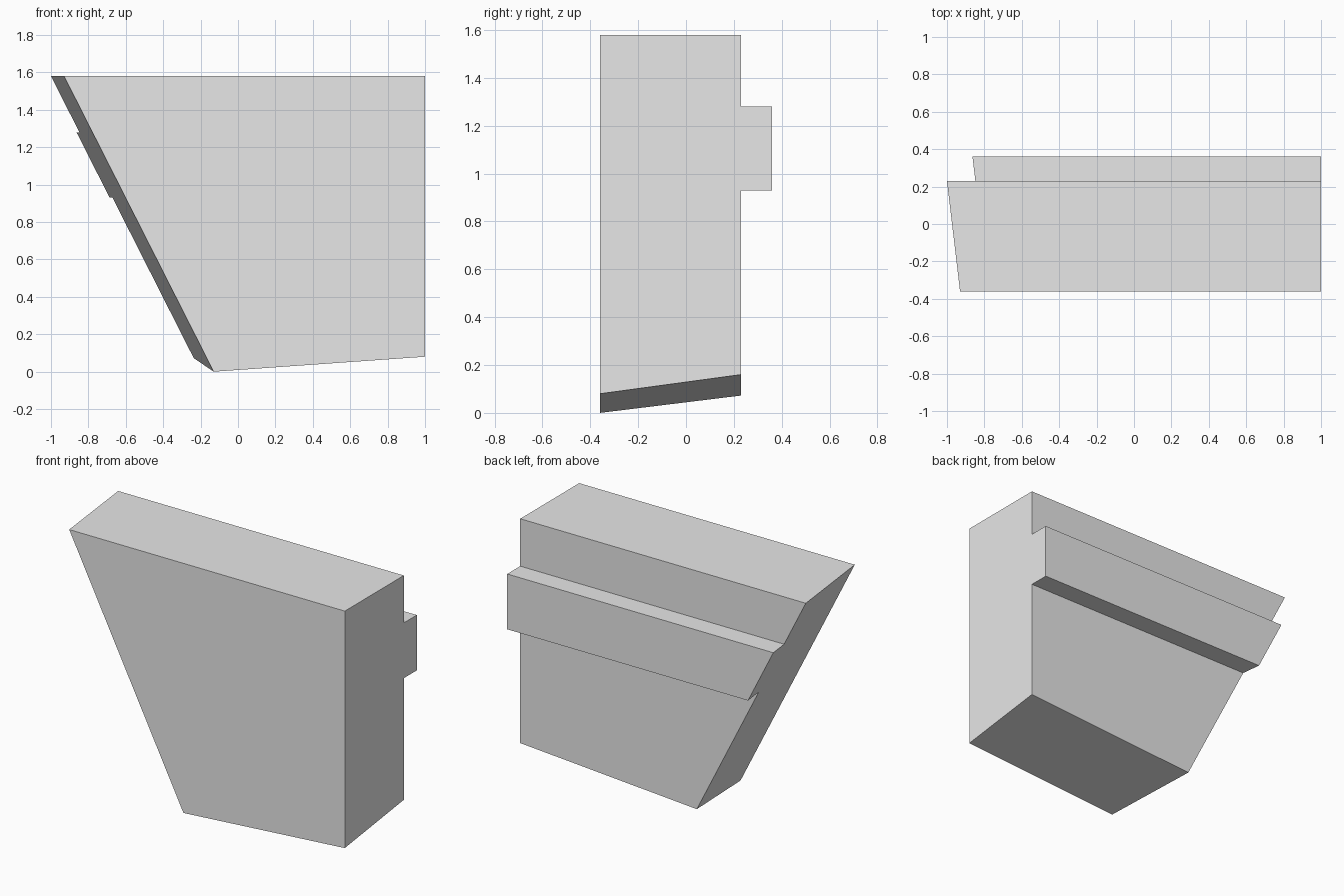
import bpy
import bmesh
from mathutils import Vector

cube = bpy.data.objects.get("Cube")
if cube:
    bpy.data.objects.remove(cube, do_unlink=True)

# Single grey material
grey = bpy.data.materials.new("light grey")
grey.use_nodes = True
colour = (0.8, 0.8, 0.8, 1)
grey.diffuse_color = colour
grey.node_tree.nodes["Principled BSDF"].inputs["Base Color"].default_value = colour

FRONT, BACK, RIB = -0.36, 0.23, 0.36
TOP, RIB_TOP, RIB_BASE = 1.58, 1.28, 0.93

# Slab cross-section (y, z) with the rib along its back
section = [(FRONT, -0.2), (BACK, -0.2), (BACK, RIB_BASE), (RIB, RIB_BASE),
           (RIB, RIB_TOP), (BACK, RIB_TOP), (BACK, TOP), (FRONT, TOP)]

bm = bmesh.new()
end = bm.faces.new([bm.verts.new((1, y, z)) for y, z in section])
swept = bmesh.ops.extrude_face_region(bm, geom=[end], use_keep_orig=True)
bmesh.ops.translate(bm, vec=(-2.3, 0, 0),
                    verts=[g for g in swept["geom"] if isinstance(g, bmesh.types.BMVert)])
bmesh.ops.recalc_face_normals(bm, faces=bm.faces)


def slice_off(a, b, c, outward):
    """Cut along the plane through three points and cap the opening."""
    a, b, c = Vector(a), Vector(b), Vector(c)
    normal = (b - a).cross(c - a).normalized()
    if normal.dot(Vector(outward)) < 0:
        normal.negate()
    bmesh.ops.bisect_plane(bm, geom=bm.verts[:] + bm.edges[:] + bm.faces[:],
                           plane_co=a, plane_no=normal, clear_outer=True)
    bmesh.ops.holes_fill(bm, edges=[e for e in bm.edges if e.is_boundary], sides=0)


# Leaning right side, then tilted underside
low_corner = (-0.13, FRONT, 0)
slice_off((-0.93, FRONT, TOP), low_corner, (-1, BACK, TOP), (-1, 0, 0))
slice_off((1, FRONT, 0.08), low_corner, (1, BACK, 0.16), (0, 0, -1))
bmesh.ops.recalc_face_normals(bm, faces=bm.faces)

mesh = bpy.data.meshes.new("ribbed_slab")
bm.to_mesh(mesh)
bm.free()
mesh.materials.append(grey)
slab = bpy.data.objects.new("ribbed_slab", mesh)
bpy.context.collection.objects.link(slab)
